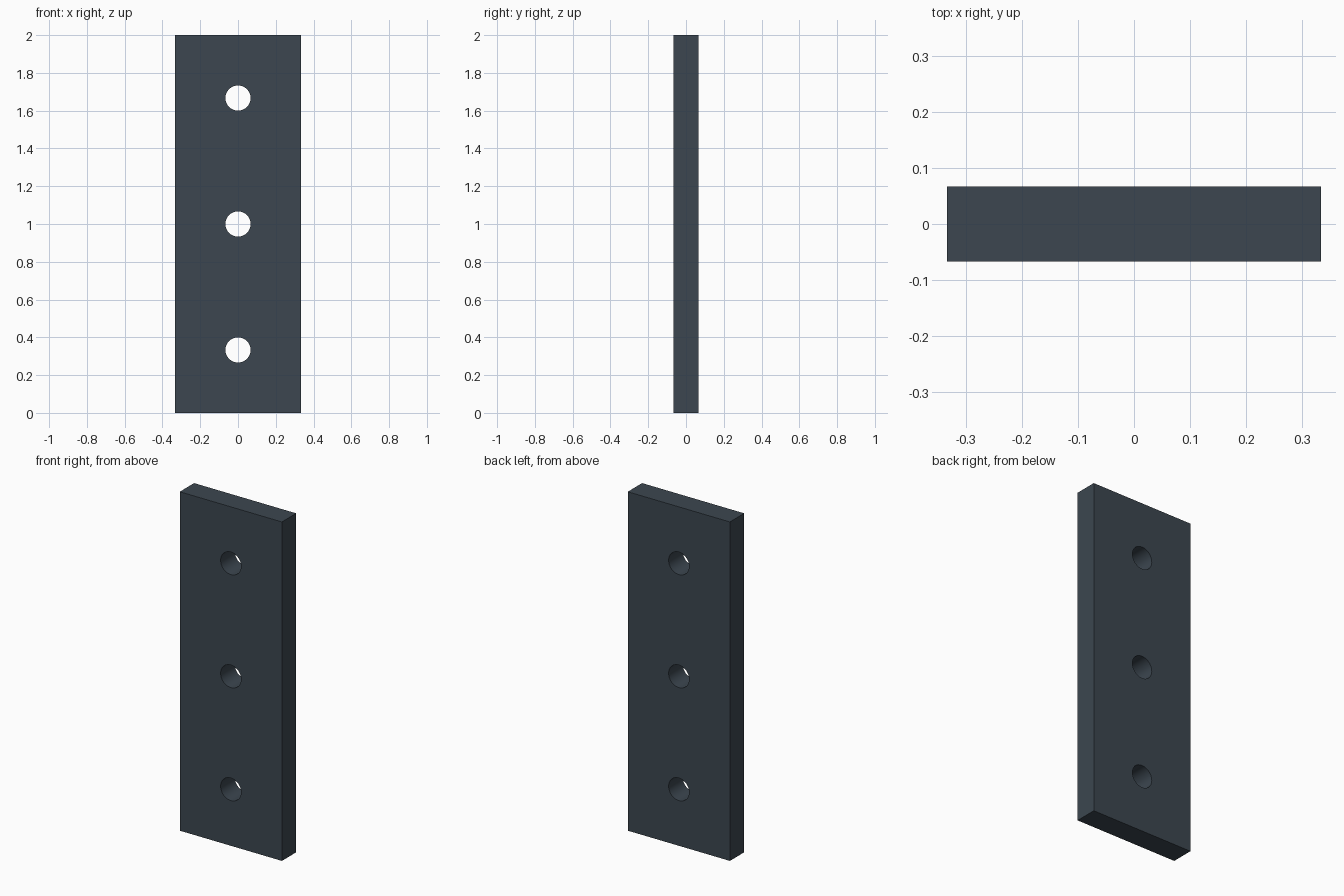
import bpy
from math import radians

if "Cube" in bpy.data.objects:
    bpy.data.objects.remove(bpy.data.objects["Cube"])

WIDTH, DEPTH, HEIGHT = 2 / 3, 2 / 15, 2.0
HOLE_RADIUS = 1 / 15
HOLE_HEIGHTS = (1 / 3, 1.0, 5 / 3)

# Flat rectangular plate
bpy.ops.mesh.primitive_cube_add(size=1, location=(0, 0, HEIGHT / 2))
plate = bpy.context.object
plate.name = "mounting_plate"
plate.scale = (WIDTH, DEPTH, HEIGHT)
bpy.ops.object.transform_apply(location=True, rotation=False, scale=True)


def drill_hole(target, z):
    """Cut a round hole front to back through the target."""
    bpy.ops.mesh.primitive_cylinder_add(
        vertices=48, radius=HOLE_RADIUS, depth=DEPTH * 3,
        location=(0, 0, z), rotation=(radians(90), 0, 0))
    cutter = bpy.context.object
    cutter.name = "hole_cutter"
    cutter.hide_render = True
    cut = target.modifiers.new("bolt_hole", 'BOOLEAN')
    cut.operation = 'DIFFERENCE'
    cut.solver = 'EXACT'
    cut.object = cutter
    bpy.ops.object.select_all(action='DESELECT')
    target.select_set(True)
    bpy.context.view_layer.objects.active = target
    bpy.ops.object.modifier_apply(modifier=cut.name)
    bpy.data.objects.remove(cutter, do_unlink=True)


# Three evenly spaced bolt holes
for z in HOLE_HEIGHTS:
    drill_hole(plate, z)

# Smooth hole walls, sharp plate edges
bpy.ops.object.shade_smooth_by_angle(angle=radians(30))

# Dark slate finish
slate = bpy.data.materials.new("dark_slate")
slate.diffuse_color = (0.045, 0.062, 0.08, 1)
slate.use_nodes = True
slate.node_tree.nodes["Principled BSDF"].inputs["Base Color"].default_value = slate.diffuse_color
plate.data.materials.clear()
plate.data.materials.append(slate)
